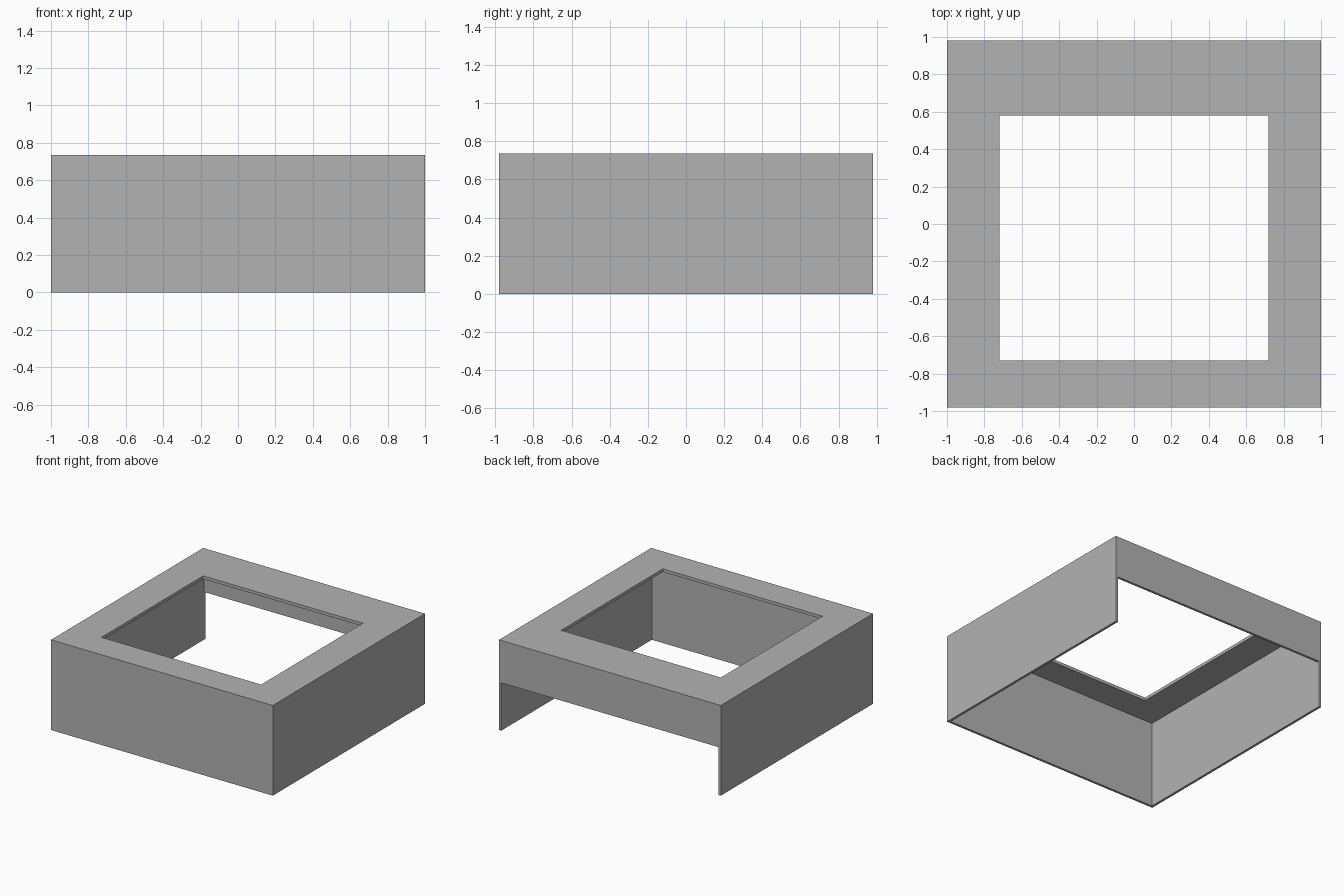
import bpy
import bmesh
from mathutils import Vector

cube = bpy.data.objects.get("Cube")
if cube:
    bpy.data.objects.remove(cube, do_unlink=True)

# Overall dimensions
HALF_X, HALF_Y, HEIGHT = 1.0, 0.98, 0.735
WALL, SLAB = 0.02, 0.025
APRON_BOTTOM = 0.39
OPEN_X, OPEN_FRONT, OPEN_BACK = 0.72, -0.73, 0.58
OVER = 0.2

grey = bpy.data.materials.new("plain_grey")
grey.use_nodes = True
colour = (0.45, 0.45, 0.45, 1.0)
grey.diffuse_color = colour
grey.node_tree.nodes["Principled BSDF"].inputs["Base Color"].default_value = colour


def box(name, low, high):
    """Axis-aligned box between two corners."""
    low, high = Vector(low), Vector(high)
    bm = bmesh.new()
    bmesh.ops.create_cube(bm, size=1)
    bmesh.ops.scale(bm, vec=high - low, verts=bm.verts)
    bmesh.ops.translate(bm, vec=(low + high) / 2, verts=bm.verts)
    mesh = bpy.data.meshes.new(name)
    bm.to_mesh(mesh)
    bm.free()
    mesh.materials.append(grey)
    obj = bpy.data.objects.new(name, mesh)
    bpy.context.collection.objects.link(obj)
    return obj


# Solid body, to be hollowed out
shell = box("open_cabinet_shell", (-HALF_X, -HALF_Y, 0), (HALF_X, HALF_Y, HEIGHT))
inner_x, inner_y = HALF_X - WALL, HALF_Y - WALL

cutters = [
    # Hollow underside, leaving thin walls and a top slab
    box("hollow_cutter", (-inner_x, -inner_y, -OVER), (inner_x, inner_y, HEIGHT - SLAB)),
    # Open back below the short apron
    box("back_gap_cutter", (-inner_x, 0, -OVER), (inner_x, HALF_Y + OVER, APRON_BOTTOM)),
    # Rectangular opening in the top
    box("top_opening_cutter", (-OPEN_X, OPEN_FRONT, APRON_BOTTOM),
        (OPEN_X, OPEN_BACK, HEIGHT + OVER)),
]

for cutter in cutters:
    cutter.hide_render = True
    mod = shell.modifiers.new(cutter.name, 'BOOLEAN')
    mod.operation = 'DIFFERENCE'
    mod.solver = 'EXACT'
    mod.object = cutter

# Bake the cuts and remove the cutters
bpy.context.view_layer.update()
graph = bpy.context.evaluated_depsgraph_get()
shell_mesh = bpy.data.meshes.new_from_object(shell.evaluated_get(graph))
shell.modifiers.clear()
shell.data = shell_mesh
for cutter in cutters:
    bpy.data.objects.remove(cutter, do_unlink=True)
